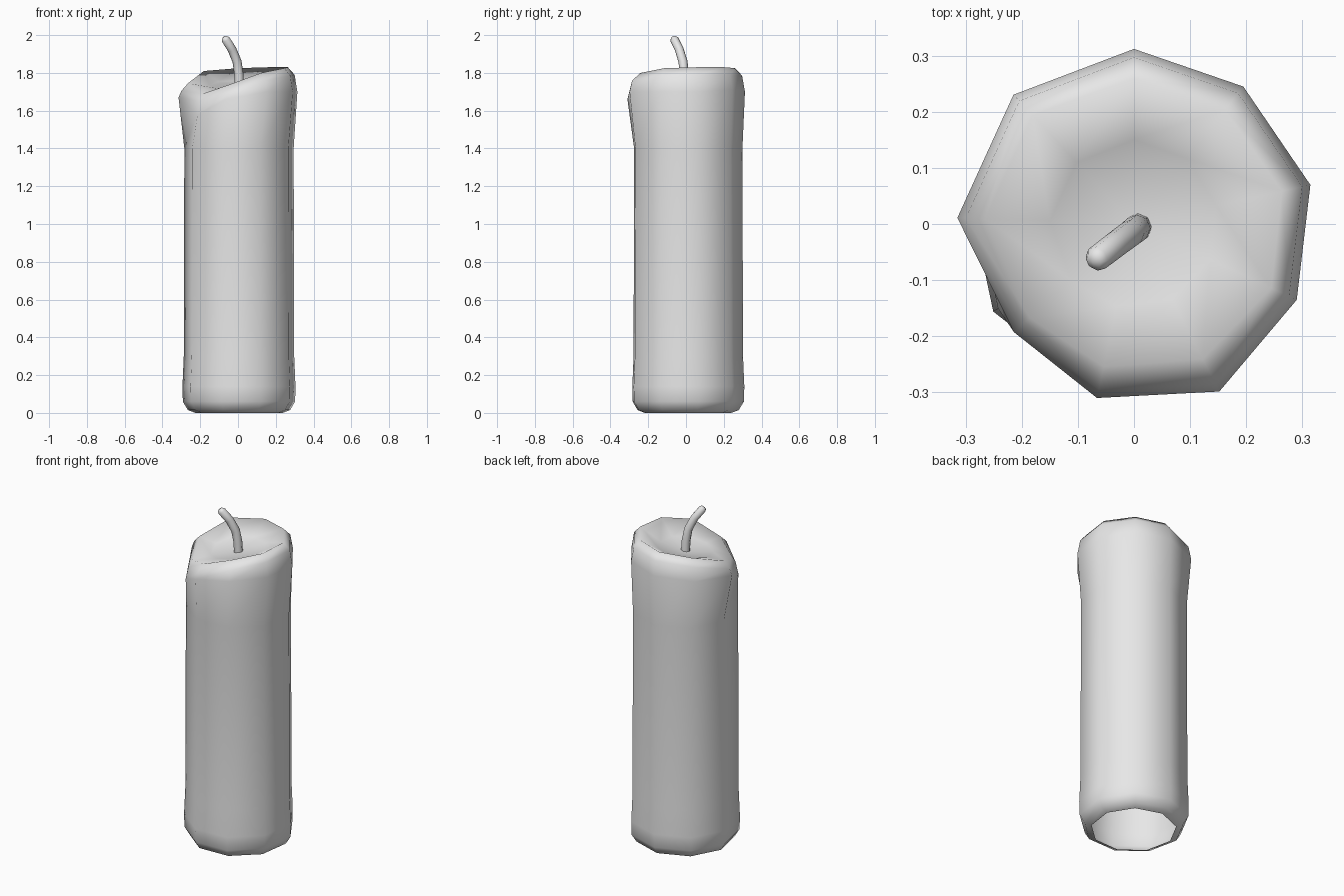
import bpy, bmesh, math
from mathutils import Vector

cube = bpy.data.objects.get("Cube")
if cube:
    bpy.data.objects.remove(cube, do_unlink=True)

wax = bpy.data.materials.new("pale_grey")
wax.use_nodes = True
wax.diffuse_color = (0.8, 0.8, 0.8, 1)
wax.node_tree.nodes["Principled BSDF"].inputs["Base Color"].default_value = (0.8, 0.8, 0.8, 1)

SIDES = 9


def finish(bm, name):
    bmesh.ops.recalc_face_normals(bm, faces=bm.faces[:])
    for f in bm.faces:
        f.smooth = True
    mesh = bpy.data.meshes.new(name)
    bm.to_mesh(mesh)
    bm.free()
    mesh.materials.append(wax)
    obj = bpy.data.objects.new(name, mesh)
    bpy.context.collection.objects.link(obj)
    return obj


def polar(angle, r, z):
    a = math.radians(angle)
    return Vector((r * math.cos(a), r * math.sin(a), z))


def loft(bm, rings):
    loops = [[bm.verts.new(p) for p in ring] for ring in rings]
    for a, b in zip(loops, loops[1:]):
        n = len(a)
        for i in range(n):
            j = (i + 1) % n
            bm.faces.new((a[i], a[j], b[j], b[i]))
    return loops


def cap(bm, loop, point):
    tip = bm.verts.new(point)
    for i, v in enumerate(loop):
        bm.faces.new((v, loop[(i + 1) % len(loop)], tip))


# Candle body: open-bottomed nine-sided wall with a rounded foot
centre = Vector((0.007, 0.005, 0))
body = [(0.235, 0.0), (0.275, 0.015), (0.302, 0.06), (0.304, 0.14),
        (0.297, 0.3), (0.294, 1.4)]
rings = [[polar(12 + 40 * i, r, z) + centre for i in range(SIDES)] for r, z in body]

# Melted rim: angle, flare radius, flare height, crest radius, crest height
rim = [(12.5, 0.322, 1.70, 0.27, 1.83), (51.5, 0.313, 1.71, 0.26, 1.83),
       (90, 0.312, 1.70, 0.26, 1.825), (133, 0.315, 1.69, 0.265, 1.81),
       (178, 0.315, 1.67, 0.265, 1.745), (222, 0.288, 1.58, 0.25, 1.69),
       (258, 0.317, 1.66, 0.26, 1.735), (297, 0.335, 1.70, 0.27, 1.80),
       (335, 0.32, 1.70, 0.27, 1.825)]
rings.append([polar(a, r, z) for a, r, z, _, _ in rim])
rings.append([polar(a, r - 0.015, cz - 0.04) for a, r, _, _, cz in rim])
rings.append([polar(a, cr, cz) for a, _, _, cr, cz in rim])

# Sunken pool of wax inside the rim
rings.append([polar(a, 0.15, 1.73 * 0.7 + cz * 0.3) for a, _, _, _, cz in rim])
bm = bmesh.new()
loops = loft(bm, rings)
cap(bm, loops[-1], (0, 0, 1.73))
finish(bm, "candle_body")

# Wick: bent eight-sided tube with a rounded tip
path = [Vector(p) for p in ((0.008, -0.005, 1.70), (0.005, -0.008, 1.79),
                            (-0.005, -0.016, 1.86), (-0.032, -0.036, 1.925),
                            (-0.066, -0.062, 1.978))]
rings = []
for i, p in enumerate(path):
    d = (path[min(i + 1, len(path) - 1)] - path[max(i - 1, 0)]).normalized()
    u = d.cross(Vector((1, -1, 0))).normalized()
    v = d.cross(u)
    r = 0.025 - 0.0005 * i
    rings.append([p + r * (u * math.cos(t) + v * math.sin(t))
                  for t in (k * math.tau / 8 for k in range(8))])
rings.append([path[-1] + d * 0.012 + (q - path[-1]) * 0.65 for q in rings[-1]])
bm = bmesh.new()
loops = loft(bm, rings)
cap(bm, loops[-1], path[-1] + d * 0.016)
finish(bm, "wick")
